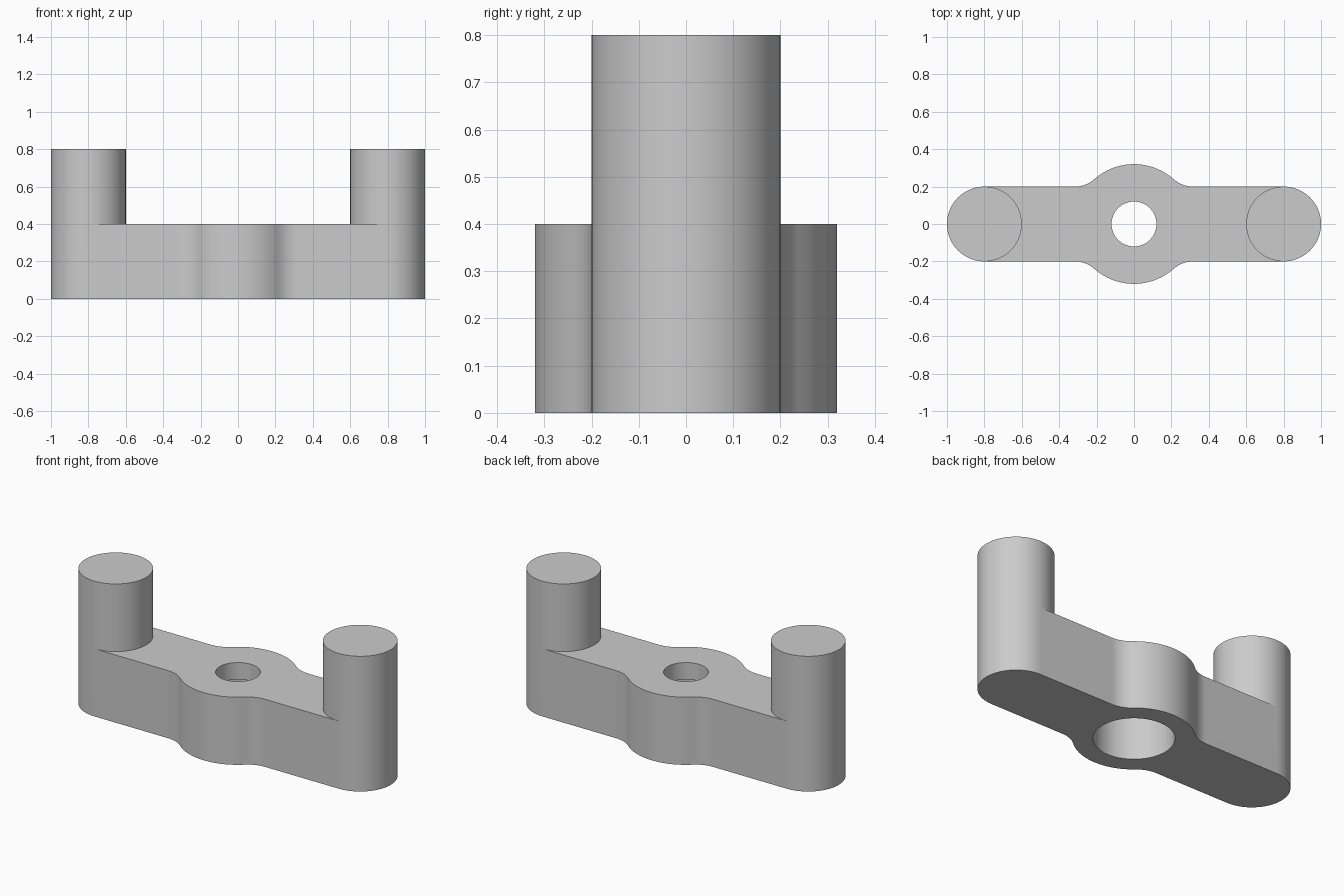
import bpy, bmesh
from math import sin, cos, pi, sqrt, atan2

old = bpy.data.objects.get("Cube")
if old:
    bpy.data.objects.remove(old, do_unlink=True)

# Main dimensions
PLATE_H, POST_H, LEDGE_Z = 0.4, 0.8, 0.3
POST_X, POST_R = 0.8, 0.2
BOSS_R, FILLET_R = 0.32, 0.16
BORE_R, COUNTERBORE_R = 0.12, 0.213


def arc(cx, cy, r, a0, a1, n):
    pts = []
    for i in range(n + 1):
        a = a0 + (a1 - a0) * i / n
        pts.append((cx + r * cos(a), cy + r * sin(a)))
    return pts


bm = bmesh.new()


def cap(points, z):
    bm.faces.new([bm.verts.new((x, y, z)) for x, y in points])


def wall(points, z0, z1):
    for (ax, ay), (bx, by) in zip(points, points[1:]):
        corners = [(ax, ay, z0), (bx, by, z0), (bx, by, z1), (ax, ay, z1)]
        bm.faces.new([bm.verts.new(c) for c in corners])


# Curves of one quarter: boss, concave fillet, post and bores
fx = sqrt((BOSS_R + FILLET_R) ** 2 - (POST_R + FILLET_R) ** 2)
fy = POST_R + FILLET_R
meet = atan2(fy, fx)
boss = arc(0, 0, BOSS_R, pi / 2, meet, 12)
fillet = arc(fx, fy, FILLET_R, meet + pi, 1.5 * pi, 10)
outer = arc(POST_X, 0, POST_R, pi / 2, 0, 18)
inner = arc(POST_X, 0, POST_R, pi / 2, pi, 18)
bore = arc(0, 0, BORE_R, 0, pi / 2, 18)
counterbore = arc(0, 0, COUNTERBORE_R, 0, pi / 2, 18)
side = boss + fillet[1:]

# Plate: sides, top and underside
wall(side + outer, 0, PLATE_H)
cap(side + inner + bore, PLATE_H)
cap(side + outer + counterbore, 0)

# Post: sides and top
wall(outer, PLATE_H, POST_H)
wall(inner, PLATE_H, POST_H)
cap(inner[::-1] + outer[1:], POST_H)

# Stepped hole, wider from below
wall(bore, LEDGE_Z, PLATE_H)
wall(counterbore, 0, LEDGE_Z)
cap(bore + counterbore[::-1], LEDGE_Z)

# Mirror the quarter across both axes and weld it
for scale in ((-1, 1, 1), (1, -1, 1)):
    copy = bmesh.ops.duplicate(bm, geom=bm.verts[:] + bm.edges[:] + bm.faces[:])
    verts = [g for g in copy["geom"] if isinstance(g, bmesh.types.BMVert)]
    bmesh.ops.scale(bm, vec=scale, verts=verts)
bmesh.ops.remove_doubles(bm, verts=bm.verts[:], dist=0.0005)
bmesh.ops.recalc_face_normals(bm, faces=bm.faces[:])

mesh = bpy.data.meshes.new("two_post_arm")
bm.to_mesh(mesh)
bm.free()
arm = bpy.data.objects.new("two_post_arm", mesh)
bpy.context.collection.objects.link(arm)

# Plain grey metal
grey = bpy.data.materials.new("light_grey")
grey.use_nodes = True
colour = (0.6, 0.6, 0.6, 1)
grey.diffuse_color = colour
for node in grey.node_tree.nodes:
    if node.type == "BSDF_PRINCIPLED":
        node.inputs["Base Color"].default_value = colour
mesh.materials.append(grey)

bpy.ops.object.select_all(action="DESELECT")
arm.select_set(True)
bpy.context.view_layer.objects.active = arm
bpy.ops.object.shade_smooth_by_angle(angle=pi / 6)
